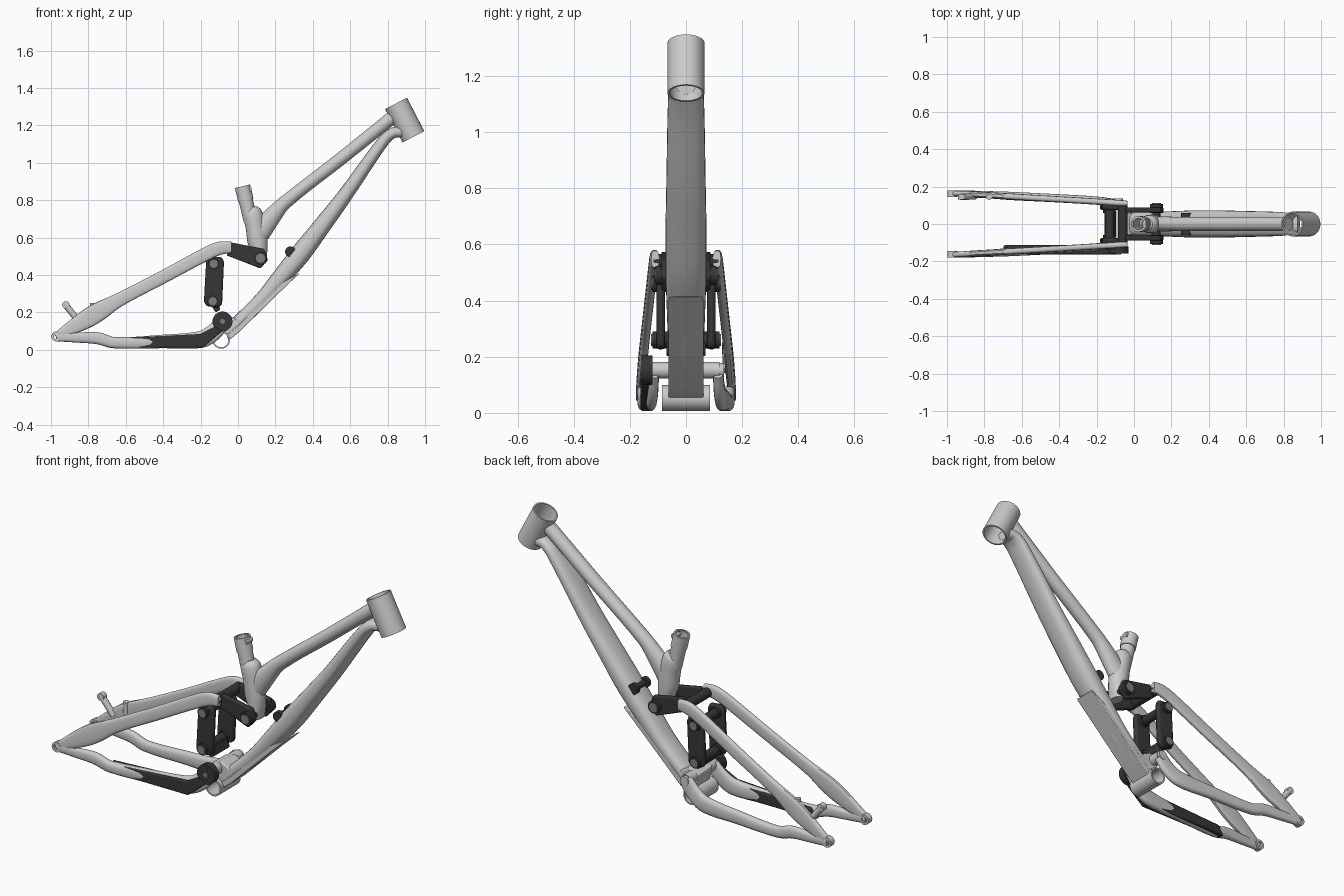
import bpy, bmesh, math
from mathutils import Vector

if "Cube" in bpy.data.objects:
    bpy.data.objects.remove(bpy.data.objects["Cube"])

dark = bpy.data.materials.new("dark")
dark.diffuse_color = (0.035, 0.037, 0.036, 1)
dark.use_nodes = True
dark.node_tree.nodes["Principled BSDF"].inputs["Base Color"].default_value = dark.diffuse_color
mid = bpy.data.materials.new("mid_grey")
mid.diffuse_color = (0.2, 0.21, 0.21, 1)
mid.use_nodes = True
mid.node_tree.nodes["Principled BSDF"].inputs["Base Color"].default_value = mid.diffuse_color


def finish(name, bm, mat=None, bevel=0):
    bmesh.ops.recalc_face_normals(bm, faces=bm.faces)
    me = bpy.data.meshes.new(name)
    bm.to_mesh(me)
    bm.free()
    ob = bpy.data.objects.new(name, me)
    bpy.context.collection.objects.link(ob)
    if mat:
        me.materials.append(mat)
    bpy.ops.object.select_all(action='DESELECT')
    ob.select_set(True)
    bpy.context.view_layer.objects.active = ob
    if bevel:
        b = ob.modifiers.new("bevel", 'BEVEL')
        b.width, b.segments, b.limit_method = bevel, 2, 'ANGLE'
    bpy.ops.object.shade_smooth_by_angle(angle=math.radians(35))
    return ob


def loft(name, keys, power=2.0, steps=5, n=24, mat=None):
    """Tube along (x, y, z, half height, half width) keys, smoothed between them."""
    k = [Vector(p) for p in keys]
    k = [2 * k[0] - k[1]] + k + [2 * k[-1] - k[-2]]
    pts = []
    for i in range(1, len(k) - 2):
        a, b, c, d = k[i - 1:i + 3]
        # chord-scaled tangents keep uneven key spacing from overshooting
        l0, l1, l2 = [(q.to_3d() - p.to_3d()).length for p, q in ((a, b), (b, c), (c, d))]
        m1 = (c - a) * (l1 / (l0 + l1))
        m2 = (d - b) * (l1 / (l1 + l2))
        for j in range(steps):
            t = j / steps
            pts.append(b * (2*t**3 - 3*t*t + 1) + m1 * (t**3 - 2*t*t + t)
                       + c * (3*t*t - 2*t**3) + m2 * (t**3 - t*t))
    pts.append(k[-2])
    pos = [Vector(p[:3]) for p in pts]
    bm = bmesh.new()
    rings = []
    for i, p in enumerate(pts):
        t = (pos[min(i + 1, len(pos) - 1)] - pos[max(i - 1, 0)]).normalized()
        side = (Vector((0, 1, 0)) - t * t.y).normalized()
        up = t.cross(side)
        ring = []
        for a in range(n):
            c, s = math.cos(math.tau * a / n), math.sin(math.tau * a / n)
            u = math.copysign(abs(c) ** (2 / power), c) * p[3]
            v = math.copysign(abs(s) ** (2 / power), s) * p[4]
            ring.append(bm.verts.new(pos[i] + up * u + side * v))
        rings.append(ring)
    for r, q in zip(rings, rings[1:]):
        for a in range(n):
            bm.faces.new((r[a], r[(a + 1) % n], q[(a + 1) % n], q[a]))
    bm.faces.new(rings[0])
    bm.faces.new(rings[-1])
    return finish(name, bm, mat)


def rod(name, p0, p1, r, mat=None, wall=0, n=32):
    """Round bar, or a hollow tube when wall is given."""
    p0, p1 = Vector(p0), Vector(p1)
    q = (p1 - p0).to_track_quat('Z', 'Y')
    bm = bmesh.new()
    loops = []
    for rad, p in ((r, p0), (r, p1)) + (((r - wall, p1), (r - wall, p0)) if wall else ()):
        loops.append([bm.verts.new(p + q @ Vector((rad * math.cos(math.tau * i / n),
                      rad * math.sin(math.tau * i / n), 0))) for i in range(n)])
    pairs = list(zip(loops, loops[1:]))
    if wall:
        pairs.append((loops[-1], loops[0]))
    else:
        bm.faces.new(loops[0])
        bm.faces.new(loops[1])
    for a, b in pairs:
        for i in range(n):
            bm.faces.new((a[i], a[(i + 1) % n], b[(i + 1) % n], b[i]))
    return finish(name, bm, mat)


def axle(name, x, z, y0, y1, r, mat=None, wall=0):
    return rod(name, (x, y0, z), (x, y1, z), r, mat, wall)


def plate(name, outline, y0, y1, mat=None, bevel=0.006):
    """Flat (x, z) outline extruded along y."""
    bm = bmesh.new()
    f = bm.faces.new([bm.verts.new((x, y0, z)) for x, z in outline])
    g = bmesh.ops.extrude_face_region(bm, geom=[f])
    bmesh.ops.translate(bm, vec=(0, y1 - y0, 0),
                        verts=[v for v in g['geom'] if isinstance(v, bmesh.types.BMVert)])
    return finish(name, bm, mat, bevel)


# Main triangle
rod("head_tube", (0.938, 0, 1.139), (0.845, 0, 1.318), 0.066, wall=0.008, n=48)
loft("top_tube", [(0.828, 0, 1.245, .036, .037), (0.55, 0, 1.022, .035, .037),
                  (0.25, 0, 0.787, .037, .037), (0.175, 0, 0.705, .05, .04),
                  (0.115, 0, 0.63, .06, .042)])
loft("down_tube", [(0.875, 0, 1.165, .03, .05), (0.829, 0, 1.16, .029, .058),
                   (0.78, 0, 1.12, .031, .064), (0.572, 0, 0.826, .04, .07),
                   (0.439, 0, 0.65, .048, .073), (0.332, 0, 0.511, .054, .073),
                   (0.225, 0, 0.382, .048, .069), (0.128, 0, 0.27, .04, .065),
                   (0.011, 0, 0.155, .038, .062), (-0.06, 0, 0.088, .036, .06)], power=2.6)
plate("down_tube_gusset", [(0.335, 0.415), (0.225, 0.31), (0.0, 0.09), (-0.05, 0.05),
                           (-0.06, 0.08), (0.0, 0.13), (0.22, 0.35)], -0.062, 0.062, bevel=0.003)

# Seat tube, lug and clamp
rod("seat_tube", (0.068, 0, 0.69), (0.025, 0, 0.87), 0.038, wall=0.007)
rod("seat_clamp", (0.042, 0, 0.80), (0.024, 0, 0.875), 0.042, wall=0.008)
axle("clamp_bolt", 0.06, 0.86, -0.025, 0.025, 0.014)
loft("seat_lug", [(0.07, 0, 0.76, .03, .03), (0.077, 0, 0.735, .05, .046), (0.095, 0, 0.65, .053, .05),
                  (0.105, 0, 0.58, .054, .05), (0.115, 0, 0.52, .042, .048),
                  (0.12, 0, 0.46, .028, .045)])

# Bottom bracket and main pivot
axle("bottom_bracket", -0.09, 0.053, -0.085, 0.085, 0.047, wall=0.008)
axle("main_pivot", -0.083, 0.152, -0.12, 0.12, 0.03)
plate("pivot_lug", [(-0.12, 0.17), (-0.06, 0.19), (0.0, 0.16), (-0.02, 0.09), (-0.1, 0.09)],
      -0.06, 0.06)
axle("chain_roller", -0.083, 0.152, -0.158, -0.12, 0.053, dark)
axle("chain_roller_cap", -0.083, 0.152, -0.162, -0.158, 0.013, mid)

# Rocker and link share pivots; both sides are alike
for s, tag in ((1, "left"), (-1, "right")):
    plate("rocker_" + tag, [(-0.04, 0.575), (0.14, 0.54), (0.16, 0.48), (0.12, 0.435),
                            (-0.06, 0.505)], s * 0.062, s * 0.088, dark)
    plate("shock_link_" + tag, [(-0.17, 0.48), (-0.15, 0.50), (-0.085, 0.495), (-0.075, 0.47),
                                (-0.085, 0.24), (-0.11, 0.225), (-0.17, 0.235), (-0.182, 0.26)],
          s * 0.075, s * 0.105, dark, 0.01)
    for part, x, z, y, r in (("rocker", 0.12, 0.49, 0.108, 0.034),
                             ("link_top", -0.13, 0.46, 0.12, 0.03),
                             ("link_base", -0.135, 0.26, 0.12, 0.03)):
        axle(f"{part}_bolt_{tag}", x, z, s * 0.06, s * y, r, dark)
        axle(f"{part}_cap_{tag}", x, z, s * y, s * (y + 0.004), r * 0.72, mid)

    # Rear triangle
    loft("seat_stay_" + tag, [(-0.972, s*.165, .068, .022, .012), (-0.92, s*.162, .10, .032, .015),
                              (-0.81, s*.156, .165, .05, .016), (-0.74, s*.152, .207, .05, .016),
                              (-0.64, s*.146, .265, .037, .016), (-0.4, s*.132, .39, .035, .016),
                              (-0.15, s*.117, .523, .036, .016), (-0.09, s*.113, .545, .035, .016),
                              (-0.035, s*.11, .548, .03, .014)], power=3, n=20)
    loft("chain_stay_" + tag, [(-0.972, s*.165, .07, .024, .014), (-0.86, s*.16, .066, .027, .018),
                               (-0.75, s*.155, .062, .032, .02), (-0.66, s*.15, .038, .03, .022),
                               (-0.4, s*.137, .045, .036, .022), (-0.2, s*.125, .055, .045, .022),
                               (-0.135, s*.118, .09, .045, .02), (-0.08, s*.114, .15, .04, .018)],
         power=2.6, n=20)
    axle("dropout_" + tag, -0.97, 0.072, s * 0.145, s * 0.178, 0.027, wall=0.012)
    axle("pivot_nut_" + tag, -0.083, 0.152, s * 0.11, s * 0.135, 0.025)

# Cross shafts between the link plates
axle("link_top_shaft", -0.13, 0.46, -0.1, 0.1, 0.024, dark)
axle("link_base_shaft", -0.135, 0.26, -0.1, 0.1, 0.024, dark)
axle("rocker_rear_shaft", -0.06, 0.54, -0.115, 0.115, 0.026, dark)
axle("rocker_front_shaft", 0.12, 0.49, -0.09, 0.09, 0.022, dark)
plate("link_mount", [(-0.15, 0.25), (-0.11, 0.26), (-0.095, 0.215), (-0.12, 0.20)],
      -0.07, 0.07, dark)

# Shock mount on the down tube
axle("shock_mount_bar", 0.28, 0.525, -0.05, 0.05, 0.016, dark)
for s in (1, -1):
    axle("shock_mount_end", 0.28, 0.525, s * 0.035, s * 0.06, 0.028, dark)

# Chain stay guard, right side only
plate("chain_guard", [(-0.70, 0.012), (-0.665, 0.062), (-0.2, 0.085), (-0.12, 0.125),
                      (-0.085, 0.10), (-0.19, 0.012)], -0.162, -0.113, dark)

# Brake posts, left side only
rod("brake_post_rear", (-0.85, 0.148, 0.15), (-0.925, 0.145, 0.245), 0.017, n=16)
rod("brake_post_front", (-0.775, 0.148, 0.18), (-0.775, 0.145, 0.25), 0.016, n=16)
axle("brake_eye", -0.92, 0.24, 0.13, 0.16, 0.02)
